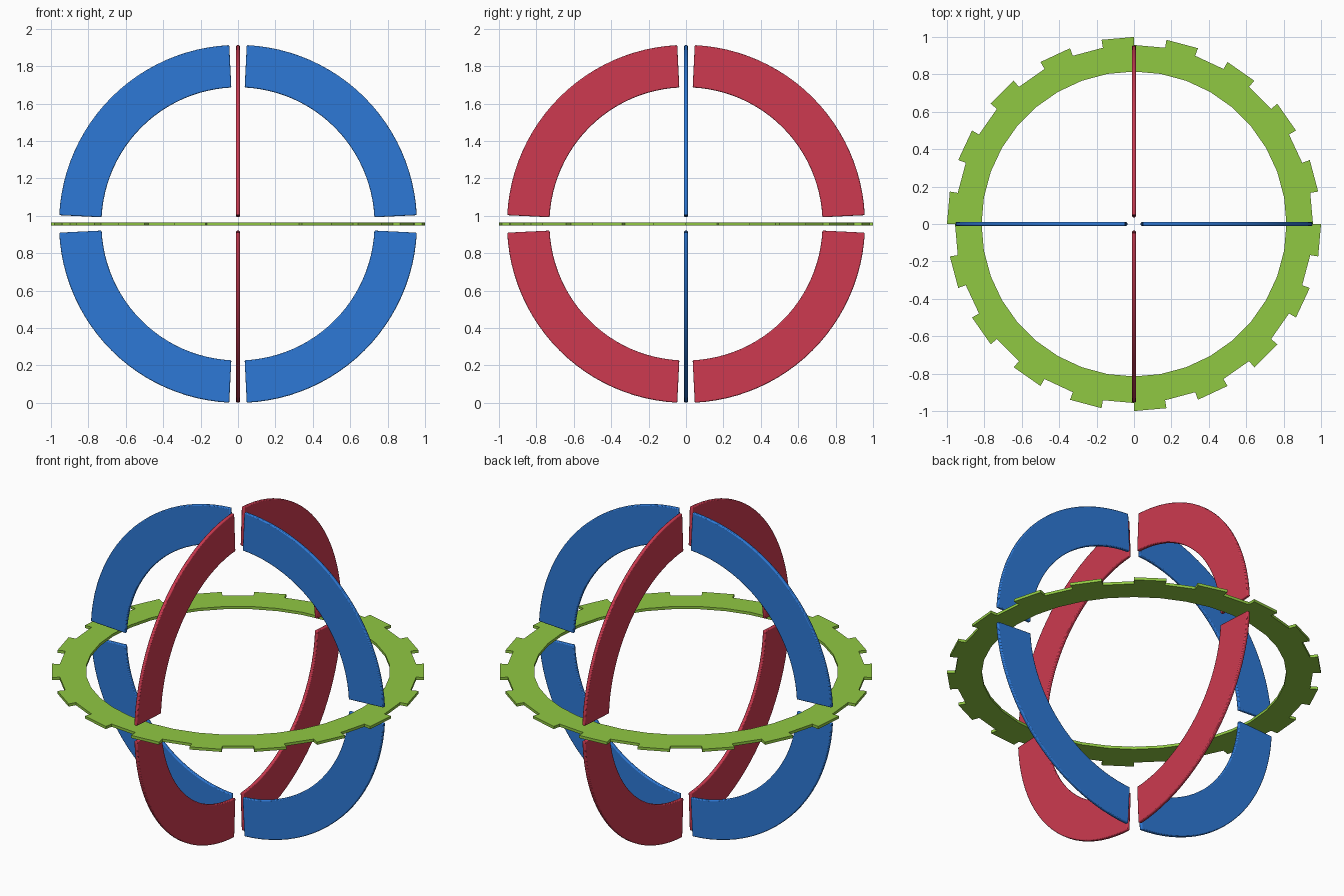
import bpy, bmesh
from math import radians, sin, cos, pi

if "Cube" in bpy.data.objects:
    bpy.data.objects.remove(bpy.data.objects["Cube"])

CZ = 0.957  # height of the common centre


def material(name, rgb):
    m = bpy.data.materials.new(name)
    m.diffuse_color = (*rgb, 1)
    m.use_nodes = True
    m.node_tree.nodes["Principled BSDF"].inputs["Base Color"].default_value = m.diffuse_color
    return m


def finish(bm, name, mat):
    bmesh.ops.recalc_face_normals(bm, faces=bm.faces)
    me = bpy.data.meshes.new(name)
    bm.to_mesh(me)
    bm.free()
    ob = bpy.data.objects.new(name, me)
    bpy.context.collection.objects.link(ob)
    me.materials.append(mat)
    ob.location.z = CZ
    return ob


def extrude(bm, faces, axis, thick):
    res = bmesh.ops.extrude_face_region(bm, geom=faces)
    vec = [0, 0, 0]
    vec[axis] = thick
    verts = [e for e in res["geom"] if isinstance(e, bmesh.types.BMVert)]
    bmesh.ops.translate(bm, verts=verts, vec=vec)


def arc_segment(name, start, along_x, mat, r_in=0.73, r_out=0.957, thick=0.02, n=24):
    """Upright flat quarter band with radial ends."""
    bm = bmesh.new()
    gap = radians(2.8)
    pairs = []
    for i in range(n + 1):
        a = start + gap + (pi / 2 - 2 * gap) * i / n
        pair = []
        for r in (r_in, r_out):
            h, z = r * cos(a), r * sin(a)
            pair.append(bm.verts.new((h, -thick / 2, z) if along_x else (-thick / 2, h, z)))
        pairs.append(pair)
    faces = [bm.faces.new((p[0], p[1], q[1], q[0])) for p, q in zip(pairs, pairs[1:])]
    extrude(bm, faces, 1 if along_x else 0, thick)
    ob = finish(bm, name, mat)
    # softened rim
    bev = ob.modifiers.new("soft_edges", "BEVEL")
    bev.width = 0.005
    bev.segments = 2
    bev.limit_method = "ANGLE"
    bev.angle_limit = radians(40)
    bpy.ops.object.select_all(action="DESELECT")
    ob.select_set(True)
    bpy.context.view_layer.objects.active = ob
    bpy.ops.object.shade_smooth_by_angle(angle=radians(50))


blue = material("blue", (0.027, 0.19, 0.67))
red = material("red", (0.61, 0.042, 0.08))
green = material("green", (0.28, 0.58, 0.055))

# Two crossing upright hoops, each split into four arcs
for k in range(4):
    arc_segment(f"blue_arc_{k + 1}", k * pi / 2, True, blue)
    arc_segment(f"red_arc_{k + 1}", k * pi / 2, False, red)

# Horizontal toothed ring: 36 flat sides, every second one raised
N, T = 36, 0.016
bm = bmesh.new()


def ring_vert(r, i):
    a = pi / 2 - 2 * pi * (i % N) / N
    return bm.verts.new((r * cos(a), r * sin(a), -T / 2))


inner = [ring_vert(0.815, i) for i in range(N)]
low = [ring_vert(0.957, i) for i in range(N)]
high = [ring_vert(1.0, i) for i in range(N)]
faces = []
for i in range(N):
    j = (i + 1) % N
    if i % 2:
        loop = (inner[i], low[i], high[i], high[j], low[j], inner[j])
    else:
        loop = (inner[i], low[i], low[j], inner[j])
    faces.append(bm.faces.new(loop))
extrude(bm, faces, 2, T)
finish(bm, "toothed_ring", green)
